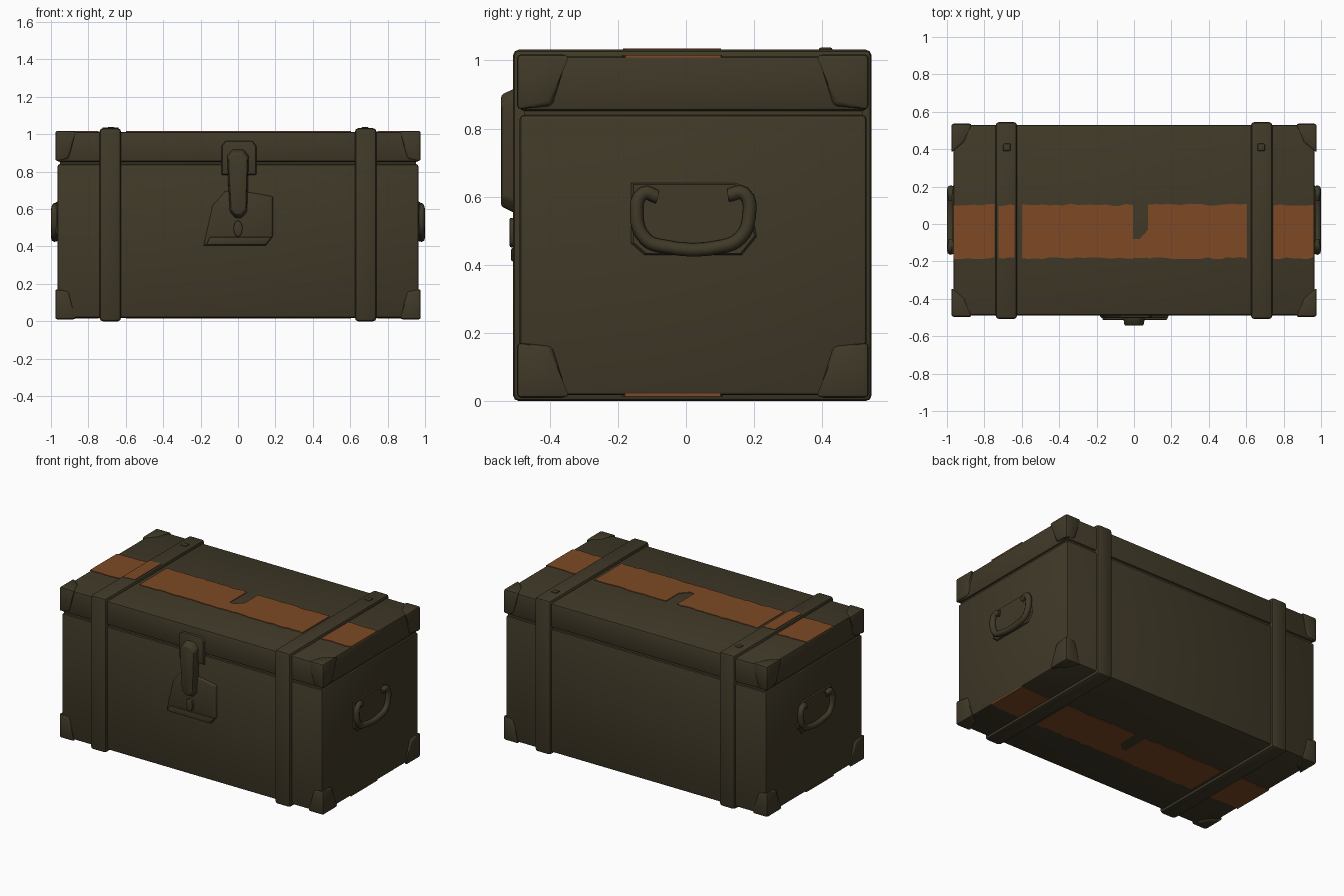
import bpy, bmesh, math, random
from mathutils import Vector

if "Cube" in bpy.data.objects:
    bpy.data.objects.remove(bpy.data.objects["Cube"])

random.seed(4)


def material(name, rgb):
    m = bpy.data.materials.new(name)
    m.diffuse_color = (*rgb, 1)
    m.use_nodes = True
    m.node_tree.nodes["Principled BSDF"].inputs["Base Color"].default_value = m.diffuse_color
    return m


OLIVE = material("olive paint", (0.051, 0.041, 0.021))
ORANGE = material("orange stripe paint", (0.205, 0.066, 0.018))


def finish(bm, name, mat, bevel=0.0, segs=2):
    bmesh.ops.recalc_face_normals(bm, faces=bm.faces)
    me = bpy.data.meshes.new(name)
    bm.to_mesh(me)
    bm.free()
    ob = bpy.data.objects.new(name, me)
    bpy.context.collection.objects.link(ob)
    me.materials.append(mat)
    bpy.ops.object.select_all(action='DESELECT')
    ob.select_set(True)
    bpy.context.view_layer.objects.active = ob
    if bevel:
        mod = ob.modifiers.new("bevel", 'BEVEL')
        mod.width, mod.segments = bevel, segs
        bpy.ops.object.modifier_apply(modifier=mod.name)
    bpy.ops.object.shade_smooth_by_angle(angle=math.radians(35))
    return ob


def box(name, x, y, z, bevel=0.0):
    bm = bmesh.new()
    bmesh.ops.create_cube(bm, size=1)
    for v in bm.verts:
        v.co = [r[0] if c < 0 else r[1] for c, r in zip(v.co, (x, y, z))]
    return finish(bm, name, OLIVE, bevel)


def prism(name, outline, axis, lo, hi, mat=OLIVE, bevel=0.0, shrink=1.0):
    """Extrude a 2D outline along an axis; the hi end may be tapered."""
    cu = sum(p[0] for p in outline) / len(outline)
    cv = sum(p[1] for p in outline) / len(outline)
    bm = bmesh.new()
    rings = []
    for d, s in ((lo, 1.0), (hi, shrink)):
        ring = []
        for u, v in outline:
            c = [cu + (u - cu) * s, cv + (v - cv) * s]
            c.insert(axis, d)
            ring.append(bm.verts.new(c))
        bm.faces.new(ring)
        rings.append(ring)
    n = len(outline)
    for i in range(n):
        j = (i + 1) % n
        bm.faces.new((rings[0][i], rings[0][j], rings[1][j], rings[1][i]))
    return finish(bm, name, mat, bevel)


X, Y0, Y1 = 0.965, -0.488, 0.53

# Case body, lid and the recessed seam between them
box("case_body", (-X, X), (Y0, Y1), (0.018, 0.84), 0.012)
box("lid", (-X, X), (Y0, Y1), (0.852, 1.012), 0.012)
box("lid_seam", (-X + 0.012, X - 0.012), (Y0 + 0.012, Y1 - 0.012), (0.8, 0.9))

# Straps wrapped around the case
for s, side in ((-1, "left"), (1, "right")):
    xs = sorted((s * 0.625, s * 0.74))
    box(side + "_strap", xs, (Y0 - 0.02, 0.545), (0.0, 1.032), 0.018)
    # Raised buckle on the top rear of each strap
    box(side + "_strap_stud", sorted((s * 0.66, s * 0.70)), (0.39, 0.43), (1.0, 1.038), 0.006)


# Corner caps: cubes whose inner face corners are pulled in
def corner(sx, sy, sz):
    bm = bmesh.new()
    bmesh.ops.create_cube(bm, size=1)
    size = Vector((0.115, 0.16, 0.165))
    base = Vector((0.977 * sx, (0.536 if sy > 0 else -0.496),
                   (1.018 if sz > 0 else 0.01)))
    for v in bm.verts:
        t = [0.5 - c for c in v.co]          # 0 at outer corner, 1 inside
        inner = [i for i in range(3) if t[i] > 0.5]
        if len(inner) == 2:
            for i in inner:
                t[i] = 0.9 if i == 2 else 0.6
        v.co = [base[i] - (sx, sy, sz)[i] * size[i] * t[i] for i in range(3)]
    finish(bm, "corner_cap", OLIVE, 0.012)


for sx in (-1, 1):
    for sy in (-1, 1):
        for sz in (-1, 1):
            corner(sx, sy, sz)

# Latch: back plate, foot rib, hasp, hook and turning knob
prism("latch_plate", [(-0.19, 0.40), (0.15, 0.40), (0.19, 0.45), (0.19, 0.67),
                      (0.08, 0.69), (-0.07, 0.70), (-0.14, 0.62)],
      1, Y0 + 0.01, Y0 - 0.014, bevel=0.004, shrink=0.94)
prism("latch_foot", [(-0.17, 0.41), (0.15, 0.41), (0.18, 0.45), (-0.15, 0.45)],
      1, Y0, Y0 - 0.025, bevel=0.005)
prism("latch_upper_plate", [(-0.09, 0.78), (0.10, 0.78), (0.10, 0.94), (0.08, 0.965), (-0.07, 0.965), (-0.09, 0.94)],
      1, Y0 + 0.01, Y0 - 0.014, bevel=0.004, shrink=0.94)
prism("latch_hasp", [(-0.045, 0.58), (-0.015, 0.545), (0.02, 0.545), (0.05, 0.58),
                     (0.055, 0.75), (0.06, 0.89), (0.03, 0.925), (-0.03, 0.925),
                     (-0.06, 0.89), (-0.055, 0.75)],
      1, Y0, -0.543, bevel=0.008, shrink=0.86)
prism("latch_pin", [(0.025 * math.cos(a * math.pi / 4), 0.495 + 0.045 * math.sin(a * math.pi / 4))
                    for a in range(8)], 1, Y0, Y0 - 0.03, bevel=0.005)


# Carrying handles: bent rod on a shallow plate
for s, side in ((-1, "left"), (1, "right")):
    prism(side + "_handle_plate", [(-0.17, 0.46), (-0.13, 0.425), (0.17, 0.425), (0.215, 0.48),
                                   (0.19, 0.63), (0.15, 0.645), (-0.17, 0.645)],
          0, s * (X - 0.01), s * (X + 0.008), shrink=0.92)
    cu = bpy.data.curves.new(side + "_handle", 'CURVE')
    cu.dimensions = '3D'
    cu.bevel_depth, cu.bevel_resolution, cu.resolution_u = 0.02, 2, 4
    cu.use_fill_caps = True
    pts = [(0.972, -0.085, 0.60), (0.978, -0.125, 0.61), (0.98, -0.145, 0.55), (0.98, -0.118, 0.475),
           (0.98, -0.07, 0.455), (0.98, 0.11, 0.455), (0.98, 0.16, 0.48), (0.98, 0.185, 0.54),
           (0.978, 0.17, 0.61), (0.972, 0.125, 0.605)]
    sp = cu.splines.new('BEZIER')
    sp.bezier_points.add(len(pts) - 1)
    for bp, p in zip(sp.bezier_points, pts):
        bp.co = (s * p[0], p[1], p[2])
        bp.handle_left_type = bp.handle_right_type = 'AUTO'
    ob = bpy.data.objects.new(side + "_handle", cu)
    bpy.context.collection.objects.link(ob)
    cu.materials.append(OLIVE)
    bpy.ops.object.select_all(action='DESELECT')
    ob.select_set(True)
    bpy.context.view_layer.objects.active = ob
    bpy.ops.object.convert(target='MESH')
    bpy.ops.object.shade_smooth_by_angle(angle=math.radians(50))


# Worn painted stripe segments with uneven edges
def stripe(name, x0, x1, lo, hi, extra=()):
    n = max(3, int((x1 - x0) / 0.035))
    xs = [x0 + (x1 - x0) * i / n for i in range(n + 1)]
    j = lambda: random.uniform(-0.006, 0.006)
    out = [(x, -0.183 + j()) for x in xs] + list(extra) + [(x, 0.103 + j()) for x in reversed(xs)]
    prism(name, out, 2, lo, hi, ORANGE)


segments = [(-0.965, -0.745), (-0.60, -0.005), (0.745, 0.963)]
for x0, x1 in segments:
    stripe("lid_stripe", x0, x1, 1.008, 1.016)
    stripe("base_stripe", x0, x1, 0.014, 0.022)
notch_low = 0.0
for lo, hi, name in ((1.008, 1.016, "lid_stripe"), (0.014, 0.022, "base_stripe")):
    stripe(name, 0.075, 0.605, lo, hi)
    # Paint left below the worn notch in the middle
    prism(name + "_lower", [(-0.006, -0.183), (0.076, -0.18), (0.076, -0.03), (0.03, -0.08), (-0.006, -0.08)],
          2, lo, hi, ORANGE)
stripe("strap_stripe", -0.725, -0.64, 1.027, 1.035)
